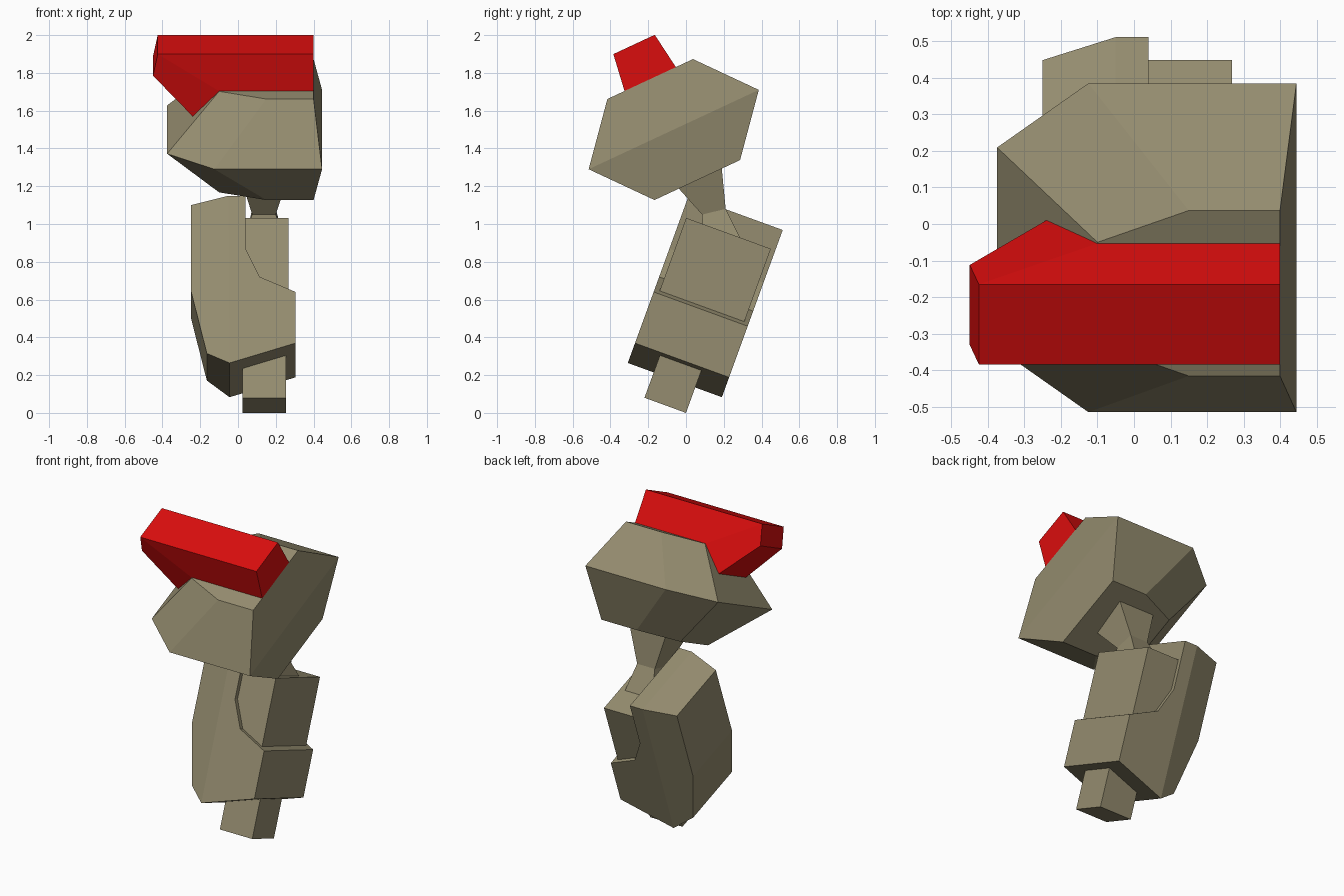
import bpy, bmesh, math
from mathutils import Matrix, Vector

if "Cube" in bpy.data.objects:
    bpy.data.objects.remove(bpy.data.objects["Cube"])


def material(name, rgb):
    m = bpy.data.materials.new(name)
    m.diffuse_color = (*rgb, 1)
    m.use_nodes = True
    m.node_tree.nodes["Principled BSDF"].inputs["Base Color"].default_value = m.diffuse_color
    return m


TAN = material("khaki_armour", (0.30, 0.265, 0.16))
RED = material("red_armour", (0.70, 0.004, 0.004))

# Tilted frames: the forearm leans back, the shoulder leans the other way
FOREARM = Matrix.Rotation(math.radians(-20), 4, 'X')
SHOULDER = Matrix.Translation((0, -0.065, 1.5)) @ Matrix.Rotation(math.radians(25), 4, 'X')


def finish(name, bm, frame, mat):
    bmesh.ops.recalc_face_normals(bm, faces=bm.faces)
    me = bpy.data.meshes.new(name)
    bm.to_mesh(me)
    bm.free()
    me.transform(frame)
    me.materials.append(mat)
    ob = bpy.data.objects.new(name, me)
    bpy.context.collection.objects.link(ob)


def prism(name, points, caps, frame, mat, mid=0.0):
    """Outline of (x, z, half depth) mirrored about depth mid; caps split both ends."""
    bm = bmesh.new()
    a = [bm.verts.new((x, mid - d, z)) for x, z, d in points]
    b = [bm.verts.new((x, mid + d, z)) for x, z, d in points]
    for i in range(len(points)):
        j = (i + 1) % len(points)
        bm.faces.new((a[i], a[j], b[j], b[i]))
    for cap in caps:
        bm.faces.new([a[i] for i in cap])
        bm.faces.new([b[i] for i in reversed(cap)])
    finish(name, bm, frame, mat)


def loft(name, rings, frame, mat):
    """Stack of closed rings with equal point counts."""
    bm = bmesh.new()
    vs = [[bm.verts.new(p) for p in r] for r in rings]
    for r, s in zip(vs, vs[1:]):
        for i in range(len(r)):
            j = (i + 1) % len(r)
            bm.faces.new((r[i], r[j], s[j], s[i]))
    bm.faces.new(vs[0][::-1])
    bm.faces.new(vs[-1])
    finish(name, bm, frame, mat)


def box(name, x0, x1, y0, y1, z0, z1, frame, mat):
    d = (y1 - y0) / 2
    prism(name, [(x0, z0, d), (x1, z0, d), (x1, z1, d), (x0, z1, d)],
          [(0, 1, 2, 3)], frame, mat, (y0 + y1) / 2)


# Forearm shell with thinner outer edge and a notch on the inner side
D, E = 0.265, 0.21
prism("forearm_shell", [
    (-0.05, 1.085, D), (0.04, 1.085, D), (0.04, 0.787, D), (0.115, 0.628, D),
    (0.305, 0.543, D), (0.305, 0.255, D), (-0.045, 0.143, D),
    (-0.165, 0.217, E), (-0.25, 0.573, E), (-0.25, 1.052, E)],
    [(0, 1, 2, 3, 4, 5, 6), (0, 6, 7, 8, 9)], FOREARM, TAN, -0.115)

# Block in the notch and the wrist stub
box("forearm_block", 0.0, 0.268, -0.352, 0.125, 0.53, 0.97, FOREARM, TAN)
box("wrist_stub", 0.025, 0.255, -0.234, 0.0, 0.0, 0.30, FOREARM, TAN)


# Hourglass elbow link between forearm and shoulder
def link_ring(x0, x1, front, back):
    (y0, z0), (y1, z1) = front, back
    return [(x0, y0, z0), (x1, y0, z0), (x1, y1, z1), (x0, y1, z1)]


loft("elbow_link", [
    link_ring(0.04, 0.235, (0.09, 0.95), (0.29, 0.92)),
    link_ring(0.075, 0.20, (0.085, 1.05), (0.21, 1.08)),
    link_ring(0.0, 0.28, (-0.13, 1.29), (0.185, 1.34))], Matrix(), TAN)


# Shoulder: wide middle ring between two equal smaller rings
def shoulder_ring(half, z):
    return [(x, -d, z) for x, d in half] + [(x, d, z) for x, d in reversed(half)]


small = [(-0.10, 0.154), (0.15, 0.25), (0.40, 0.25)]
wide = [(-0.375, 0.303), (-0.125, 0.497), (0.445, 0.497)]
loft("shoulder", [shoulder_ring(small, -0.295), shoulder_ring(wide, 0),
                  shoulder_ring(small, 0.295)], SHOULDER, TAN)

# Red slab across the shoulder, hooked down over the outer edge
prism("shoulder_slab", [
    (-0.425, 0.497, 0.121), (0.40, 0.497, 0.121), (0.40, 0.294, 0.15),
    (-0.10, 0.294, 0.15), (-0.24, 0.148, 0.152), (-0.45, 0.371, 0.121)],
    [(0, 1, 2, 3), (0, 3, 4, 5)], SHOULDER, RED)
